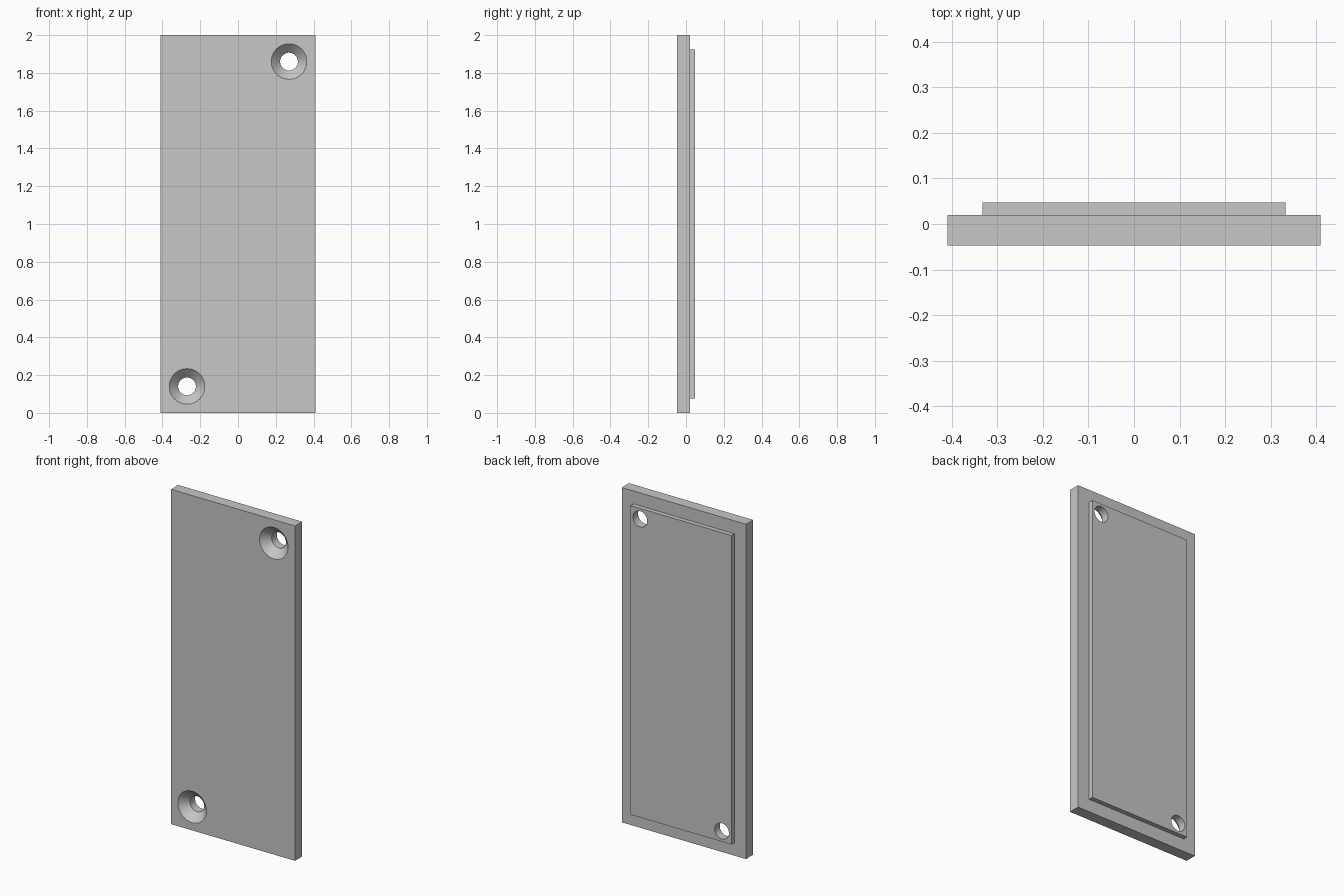
import bpy, bmesh, math
from mathutils import Matrix, Vector

cube = bpy.data.objects.get("Cube")
if cube:
    bpy.data.objects.remove(cube, do_unlink=True)

HALF_W, HEIGHT = 0.41, 2.0
FRONT, STEP, BACK = -0.0475, 0.02, 0.0475
MARGIN = 0.077

grey = bpy.data.materials.new("light_grey")
grey.use_nodes = True
colour = (0.57, 0.57, 0.57, 1)
grey.diffuse_color = colour
grey.node_tree.nodes["Principled BSDF"].inputs["Base Color"].default_value = colour


def make_object(name, bm):
    bmesh.ops.recalc_face_normals(bm, faces=bm.faces)
    mesh = bpy.data.meshes.new(name)
    bm.to_mesh(mesh)
    bm.free()
    mesh.materials.append(grey)
    obj = bpy.data.objects.new(name, mesh)
    bpy.context.collection.objects.link(obj)
    return obj


# Cover plate: a slab whose back face is inset and raised into a locating step
bm = bmesh.new()
bmesh.ops.create_cube(bm, size=1, matrix=Matrix.Translation((0, (FRONT + STEP) / 2, HEIGHT / 2))
                      @ Matrix.Diagonal((2 * HALF_W, STEP - FRONT, HEIGHT, 1)))
back_face = max(bm.faces, key=lambda f: f.calc_center_median().y)
bmesh.ops.inset_region(bm, faces=[back_face], thickness=MARGIN, use_even_offset=True)
raised = bmesh.ops.extrude_face_region(bm, geom=[back_face])
bmesh.ops.translate(bm, vec=(0, BACK - STEP, 0),
                    verts=[v for v in raised["geom"] if isinstance(v, bmesh.types.BMVert)])
if back_face.is_valid:
    bmesh.ops.delete(bm, geom=[back_face], context='FACES_ONLY')
plate = make_object("cover_plate", bm)


# Countersunk screw holes: a turned profile cut through opposite corners
def screw_cutter(name, x, z):
    profile = [(0, -0.1), (0.094, -0.1), (0.094, FRONT), (0.047, FRONT + 0.047), (0.047, 0.1), (0, 0.1)]
    bm = bmesh.new()
    verts = [bm.verts.new((r, y, 0)) for r, y in profile]
    edges = [bm.edges.new(pair) for pair in zip(verts, verts[1:])]
    bmesh.ops.spin(bm, geom=verts + edges, cent=(0, 0, 0), axis=(0, 1, 0),
                   angle=math.tau, steps=64, use_duplicate=False)
    bmesh.ops.remove_doubles(bm, verts=bm.verts, dist=0.0001)
    bmesh.ops.translate(bm, vec=Vector((x, 0, z)), verts=bm.verts)
    return make_object(name, bm)


bpy.context.view_layer.objects.active = plate
plate.select_set(True)
for name, side in (("upper_screw_hole", 1), ("lower_screw_hole", -1)):
    cutter = screw_cutter(name, side * 0.27, HEIGHT / 2 + side * 0.86)
    cutter.hide_render = True
    cut = plate.modifiers.new(name, 'BOOLEAN')
    cut.operation, cut.solver, cut.object = 'DIFFERENCE', 'EXACT', cutter
    bpy.ops.object.modifier_apply(modifier=cut.name)
    bpy.data.objects.remove(cutter, do_unlink=True)

# Smooth hole walls, crisp plate edges
bpy.ops.object.shade_smooth_by_angle(angle=math.radians(30))
